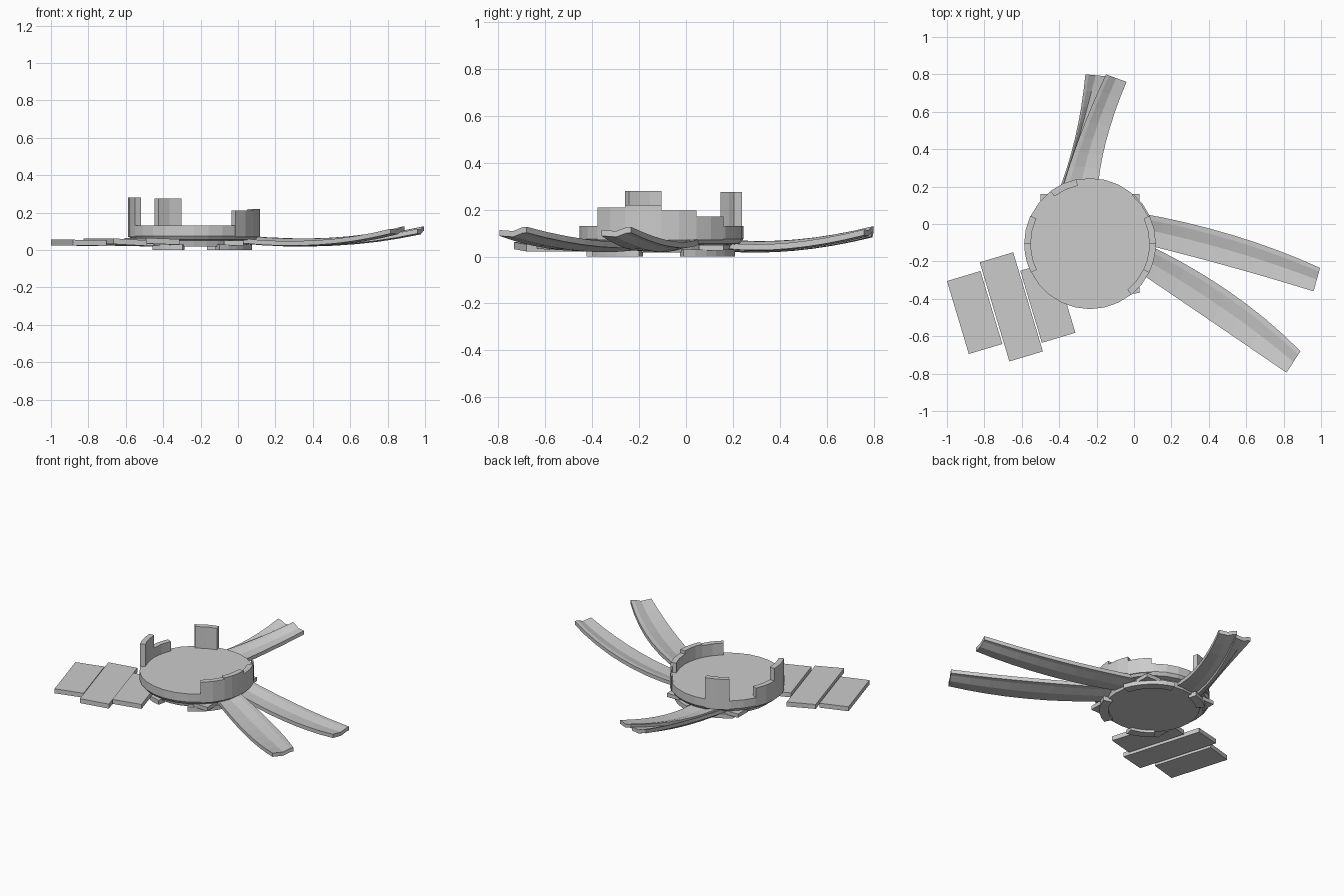
import bpy, bmesh, math
from mathutils import Vector

if "Cube" in bpy.data.objects:
    bpy.data.objects.remove(bpy.data.objects["Cube"])

CX, CY = -0.235, -0.105   # centre of the round platform


def make(name, verts, faces):
    me = bpy.data.meshes.new(name)
    me.from_pydata(verts, [], faces)
    bm = bmesh.new()
    bm.from_mesh(me)
    bmesh.ops.recalc_face_normals(bm, faces=bm.faces)
    bm.to_mesh(me)
    bm.free()
    ob = bpy.data.objects.new(name, me)
    bpy.context.collection.objects.link(ob)
    return ob


def loft(name, rings):
    """Skin a list of equal closed rings and cap both ends."""
    n = len(rings[0])
    verts = [v for r in rings for v in r]
    faces = [(i*n + j, i*n + (j+1) % n, (i+1)*n + (j+1) % n, (i+1)*n + j)
             for i in range(len(rings)-1) for j in range(n)]
    faces += [tuple(range(n)), tuple((len(rings)-1)*n + j for j in range(n))]
    return make(name, verts, faces)


def polar(r, deg, z):
    a = math.radians(deg)
    return (CX + r*math.cos(a), CY + r*math.sin(a), z)


def arc_wall(name, a0, a1, z0, z1, r0, r1):
    steps = max(2, round((a1-a0)/10))
    loft(name, [[polar(r0, a, z0), polar(r1, a, z0), polar(r1, a, z1), polar(r0, a, z1)]
                for a in (a0 + (a1-a0)*i/steps for i in range(steps+1))])


# round platform with stepped underside
loft("platform", [[polar(r, i*360/28, z) for i in range(28)]
     for r, z in [(0.29, 0.018), (0.30, 0.05), (0.335, 0.055), (0.35, 0.075), (0.35, 0.13)]])

# broken rim wall pieces of differing height
for i, (a0, a1, top, thick) in enumerate([
        (-51, -26, 0.21, 0.035), (-26, 0, 0.22, 0.035), (0, 25, 0.197, 0.035),
        (25, 49, 0.17, 0.01), (102, 127, 0.275, 0.035),
        (155, 180, 0.195, 0.035), (180, 206, 0.28, 0.035)]):
    arc_wall(f"rim_wall_{i}", a0, a1, 0.07, top, 0.352-thick, 0.352)

# hanging arc pads below
for i, (a0, a1) in enumerate([(17, 75), (-65, -17), (105, 133), (227, 259)]):
    arc_wall(f"under_pad_{i}", a0, a1, 0.0, 0.03, 0.27, 0.325)

# wedge brackets at the four diagonals
for i in range(4):
    a = 45 + 90*i
    loft(f"bracket_{i}", [[polar(0.375, a, z), polar(0.31, a+14, z), polar(0.31, a-14, z)]
                          for z in (0.025, 0.05)])


def blade(name, left, right, zs, thick=0.025):
    """Curved channel blade between two edge polylines (quadratic through 3 points)."""
    def q(p, t):
        a, b, c = (Vector(v) for v in p)
        return a*(2*t-1)*(t-1) + b*4*t*(1-t) + c*t*(2*t-1)
    rings = []
    for k in range(9):
        t = k/8
        l, r = q(left, t), q(right, t)
        z = q([(v, 0) for v in zs], t)[0]
        prof = [(0, 0.018), (0.16, 0.016), (0.5, 0.0), (1, 0.004)]
        top = [(*l.lerp(r, s), z + h) for s, h in prof]
        rings.append(top + [(x, y, h - thick) for x, y, h in reversed(top)])
    loft(name, rings)


# long upturned blades
blade("blade_right_upper", [(0.02, 0.06), (0.53, -0.06), (0.995, -0.235)],
      [(0.02, -0.10), (0.50, -0.225), (0.96, -0.36)], (0.06, 0.048, 0.109))
blade("blade_right_lower", [(0.03, -0.09), (0.50, -0.355), (0.89, -0.68)],
      [(0.0, -0.24), (0.42, -0.525), (0.815, -0.795)], (0.06, 0.048, 0.109))
blade("blade_back_right", [(-0.39, 0.16), (-0.29, 0.47), (-0.15, 0.80)],
      [(-0.195, 0.16), (-0.15, 0.44), (-0.04, 0.76)], (0.056, 0.055, 0.112))
blade("blade_back_left", [(-0.41, 0.16), (-0.315, 0.46), (-0.26, 0.80)],
      [(-0.35, 0.16), (-0.27, 0.47), (-0.15, 0.79)], (0.048, 0.05, 0.107))

# flat staggered plates at the left
LONG, SHORT = Vector((0.287, -0.958)), Vector((0.958, 0.287))
for i, (start, length, zl, zr) in enumerate([
        ((-1.0, -0.305), 0.407, 0.055, 0.052),
        ((-0.825, -0.205), 0.553, 0.062, 0.052),
        ((-0.608, -0.25), 0.402, 0.065, 0.058)]):
    p = Vector(start)
    w = 0.187
    c = [(p, zl), (p + LONG*length, zl), (p + LONG*length + SHORT*w, zr), (p + SHORT*w, zr)]
    loft(f"side_plate_{i}", [[(v.x, v.y, z - d) for v, z in c] for d in (0.0, 0.03)])
